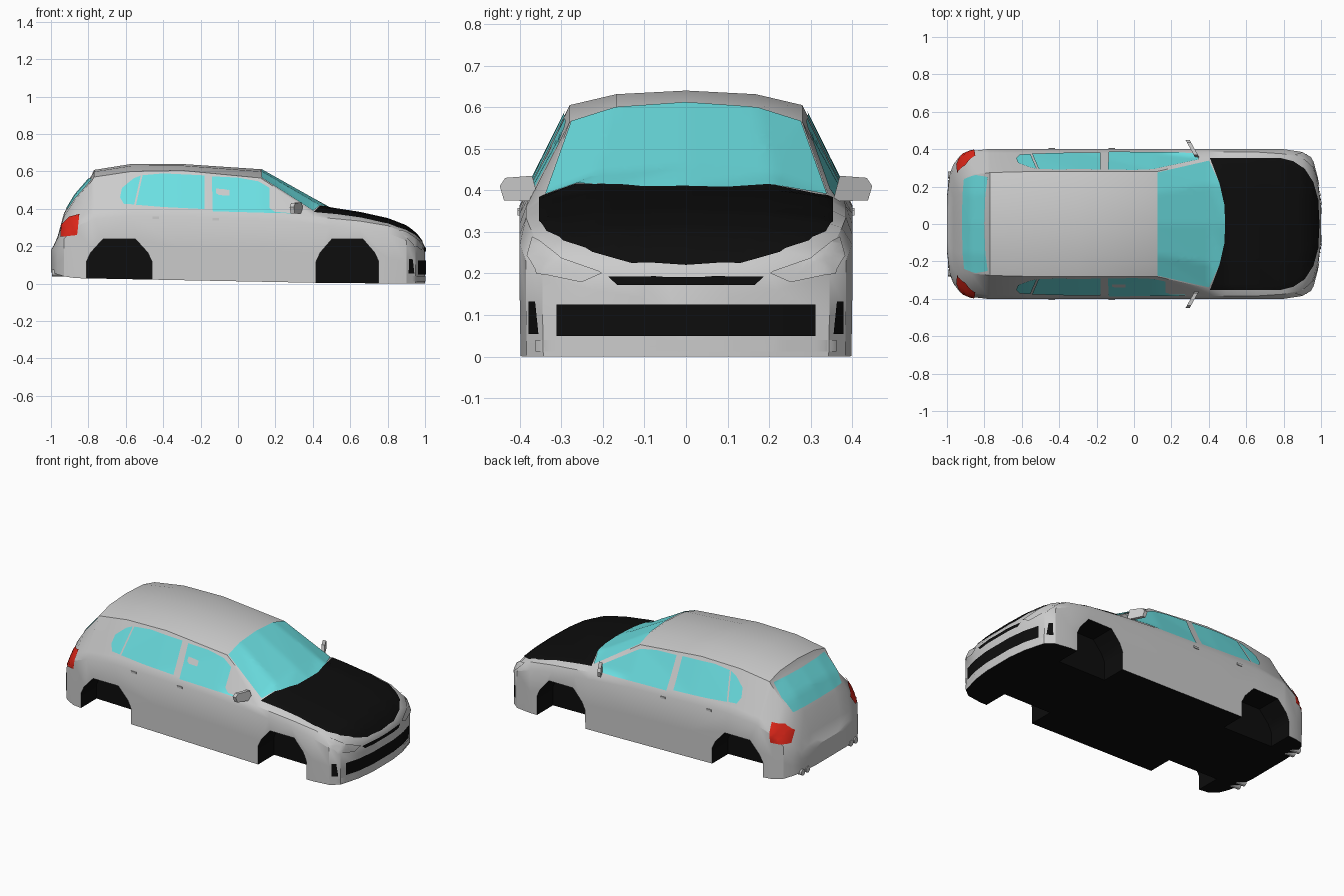
import bpy, bmesh, math
from mathutils import Vector
from mathutils.bvhtree import BVHTree

if "Cube" in bpy.data.objects:
    bpy.data.objects.remove(bpy.data.objects["Cube"])


def paint(name, rgb):
    m = bpy.data.materials.new(name)
    m.diffuse_color = (*rgb, 1)
    m.use_nodes = True
    m.node_tree.nodes["Principled BSDF"].inputs["Base Color"].default_value = m.diffuse_color
    return m


BLACK = paint("black_trim", (0.004, 0.004, 0.004))
GLASS = paint("glass", (0.15, 0.75, 0.77))
RED = paint("red_lens", (0.75, 0.02, 0.01))


def finish(name, bm, mats=(), angle=30):
    me = bpy.data.meshes.new(name)
    bm.to_mesh(me)
    ob = bpy.data.objects.new(name, me)
    bpy.context.collection.objects.link(ob)
    for m in mats:
        me.materials.append(m)
    if angle:
        smooth(ob, angle)
    return ob


def smooth(ob, angle):
    bpy.ops.object.select_all(action='DESELECT')
    ob.select_set(True)
    bpy.context.view_layer.objects.active = ob
    bpy.ops.object.shade_smooth_by_angle(angle=math.radians(angle))


def prism(near, far):
    """Closed solid between two matching outlines."""
    bm = bmesh.new()
    a, b = [bm.verts.new(p) for p in near], [bm.verts.new(p) for p in far]
    bm.faces.new(a)
    bm.faces.new(b)
    for i in range(len(a)):
        j = (i + 1) % len(a)
        bm.faces.new((a[i], a[j], b[j], b[i]))
    bmesh.ops.recalc_face_normals(bm, faces=bm.faces)
    return bm


# Body stations: x, half width, belt y, belt z, roof edge y, roof edge z, centre z
STATIONS = [
    (-1.00, .15, .14, .165, .10, .18, .18),
    (-.985, .27, .26, .18, .20, .20, .205),
    (-.965, .32, .29, .21, .24, .24, .25),
    (-.93, .365, .335, .28, .26, .36, .378),
    (-.87, .39, .365, .345, .265, .45, .477),
    (-.785, .40, .38, .38, .272, .545, .575),
    (-.77, .40, .38, .385, .275, .57, .608),
    (-.57, .40, .38, .405, .28, .60, .64),
    (-.30, .40, .38, .40, .28, .605, .64),
    (.12, .40, .378, .385, .28, .565, .612),
    (.40, .40, .385, .36, .345, .385, .455),
    (.49, .40, .385, .35, .34, .38, .405),
    (.65, .40, .385, .335, .345, .355, .38),
    (.80, .40, .375, .31, .33, .325, .347),
    (.90, .385, .355, .27, .28, .29, .308),
    (.95, .345, .315, .235, .24, .255, .27),
    (.985, .22, .20, .20, .16, .215, .225),
    (1.00, .10, .095, .18, .08, .19, .195),
]


def floor_z(x):
    if x < -.9:
        return .03 + (-.9 - x) * .3
    return max(0, .005 + (.4 - x) * .0193) if x < .4 else max(0, .005 - (x - .4) * .01)


# Body shell lofted along x, underside black
bm = bmesh.new()
rings = []
for x, w, yb, zb, yr, zr, zt in STATIONS:
    z0, zs = floor_z(x), zb - .04
    half = [(0, z0), (w * .995, z0), (w, (z0 + zs) / 2), (w, zs), (yb, zb),
            (yr, zr), (yr * .6, zr + (zt - zr) * .75), (0, zt)]
    ring = half + [(-y, z) for y, z in half[-2:0:-1]]
    rings.append([bm.verts.new((x, y, z)) for y, z in ring])
n = len(rings[0])
for a, b in zip(rings, rings[1:]):
    for i in range(n):
        f = bm.faces.new((a[i], a[(i + 1) % n], b[(i + 1) % n], b[i]))
        f.material_index = int(i in (0, n - 1))
bm.faces.new(rings[0])
bm.faces.new(rings[-1])
bmesh.ops.recalc_face_normals(bm, faces=bm.faces)
bm.normal_update()
shell = BVHTree.FromBMesh(bm)
body = finish("car_body", bm, (None, BLACK), 0)

# Wheel wells cut into the body, lined in black
for cx, r in ((-.635, .175), (.585, .167)):
    arch = [(-1, -.1), (-1, .5), (-.87, .70), (-.5, 1), (.5, 1), (.87, .70), (1, .5), (1, -.1)]
    arch = [(cx + u * r, v * .238 if v > 0 else v) for u, v in arch]
    for s in (1, -1):
        c = prism([(x, s * .24, z) for x, z in arch], [(x, s * .6, z) for x, z in arch])
        for f in c.faces:
            f.material_index = 1
        cutter = finish("well_cutter", c, (None, BLACK), 0)
        cutter.hide_render = True
        mod = body.modifiers.new("wheel_well", 'BOOLEAN')
        mod.operation, mod.solver, mod.object = 'DIFFERENCE', 'EXACT', cutter
        bpy.ops.object.select_all(action='DESELECT')
        bpy.context.view_layer.objects.active = body
        bpy.ops.object.modifier_apply(modifier=mod.name)
        bpy.data.objects.remove(cutter)
smooth(body, 28)

VIEWS = {  # start point of the projection ray, ray direction
    'top': (lambda a, b: (a, b, 2), (0, 0, -1)),
    'side': (lambda a, b: (a, 2, b), (0, -1, 0)),
    'front': (lambda a, b: (2, a, b), (-1, 0, 0)),
    'back': (lambda a, b: (-2, a, b), (1, 0, 0)),
}


def panel(name, outline, view, mat=None, mirror=False, lift=.004, step=.02):
    """Drape a flat outline over the body shell as a thin panel."""
    place, d = VIEWS[view]
    d = Vector(d)
    bm = bmesh.new()
    face = bm.faces.new([bm.verts.new((a, b, 0)) for a, b in outline])
    bmesh.ops.triangulate(bm, faces=[face])
    for axis in (0, 1):
        vals = [p[axis] for p in outline]
        c = min(vals) + step * .53
        while c < max(vals):
            co, no = [0, 0, 0], [0, 0, 0]
            co[axis], no[axis] = c, 1
            bmesh.ops.bisect_plane(bm, geom=bm.verts[:] + bm.edges[:] + bm.faces[:],
                                   plane_co=co, plane_no=no)
            c += step
    for v in bm.verts:
        start = Vector(place(v.co.x, v.co.y))
        hit, nor, _, _ = shell.ray_cast(start, d)
        if hit is None:
            hit, nor, _, _ = shell.find_nearest(start + d * 1.1)
        v.co = hit + nor * lift
    bm.normal_update()
    bmesh.ops.reverse_faces(bm, faces=[f for f in bm.faces if f.normal.dot(d) > 0])
    for s in (1, -1) if mirror else (1,):
        if s < 0:
            bmesh.ops.scale(bm, vec=(1, -1, 1), verts=bm.verts)
            bmesh.ops.reverse_faces(bm, faces=bm.faces)
        finish(name, bm, (mat,) if mat else ())


def sym_b(pts):  # reflect an outline in its second coordinate
    return pts + [(a, -b) for a, b in reversed(pts) if b]


def sym_a(pts):  # reflect an outline in its first coordinate
    return pts + [(-a, b) for a, b in reversed(pts) if a]


# Bonnet and glass
panel("bonnet", [(.485, 0), (.482, .1), (.455, .22), (.405, .352), (.78, .352), (.85, .335), (.91, .295),
                 (.955, .225), (.982, .13), (.988, 0), (.982, -.13), (.955, -.225), (.91, -.295),
                 (.85, -.335), (.78, -.352), (.405, -.352), (.455, -.22), (.482, -.1)], 'top', BLACK)
panel("windscreen", sym_b([(.485, 0), (.482, .1), (.455, .22), (.40, .338), (.125, .275)]), 'top', GLASS)
panel("rear_window", sym_a([(.24, .40), (.262, .48), (.25, .56)]), 'back', GLASS)
panel("front_side_window", [(-.135, .385), (-.14, .572), (.0, .565), (.11, .545), (.345, .402), (.34, .372)],
      'side', GLASS, True)
panel("rear_side_window", [(-.18, .397), (-.18, .577), (-.40, .588), (-.51, .578), (-.545, .42), (-.40, .408)],
      'side', GLASS, True)
panel("quarter_window", [(-.555, .422), (-.52, .577), (-.56, .56), (-.62, .51), (-.63, .46), (-.61, .425)],
      'side', GLASS, True)

# Lamps, grilles and bumper slots
panel("tail_light", [(-.945, .25), (-.86, .26), (-.845, .37), (-.90, .355), (-.94, .315)],
      'side', RED, True, .006)
panel("headlight", [(.20, .20), (.30, .235), (.365, .285), (.378, .24), (.355, .20), (.25, .178)],
      'front', None, True, .007)
panel("lower_grille", sym_a([(.31, .05), (.31, .125)]), 'front', BLACK)
panel("upper_grille", sym_a([(.165, .172), (.186, .192)]), 'front', BLACK)
panel("bumper_slot", [(.352, .055), (.376, .055), (.376, .132), (.36, .132)], 'front', BLACK, True)
panel("front_lip", sym_a([(.36, .012), (.36, .04)]), 'front', None, False, .003)

for s in (1, -1):
    # Door mirrors on a slant
    shape = [(.355, .38), (.37, .435), (.435, .43), (.448, .41), (.438, .376), (.37, .374)]
    back = [(.355 - (y - .345) * .55, s * y, z) for y, z in shape]
    finish("door_mirror", prism(back, [(x - .022, y, z) for x, y, z in back]))
    # Door handles
    for hx, hz in ((-.12, .345), (-.44, .352)):
        h = bmesh.new()
        bmesh.ops.create_cube(h, size=1)
        bmesh.ops.scale(h, vec=(.035, .012, .012), verts=h.verts)
        bmesh.ops.translate(h, vec=(hx, s * .399, hz), verts=h.verts)
        finish("door_handle", h)
    # Twin exhaust tips
    for ey in (.215, .262):
        bpy.ops.mesh.primitive_cylinder_add(vertices=12, radius=.019, depth=.09,
                                            location=(-.95, s * ey, .058), rotation=(0, math.pi / 2, 0))
        bpy.context.object.name = "exhaust_tip"
        smooth(bpy.context.object, 30)
